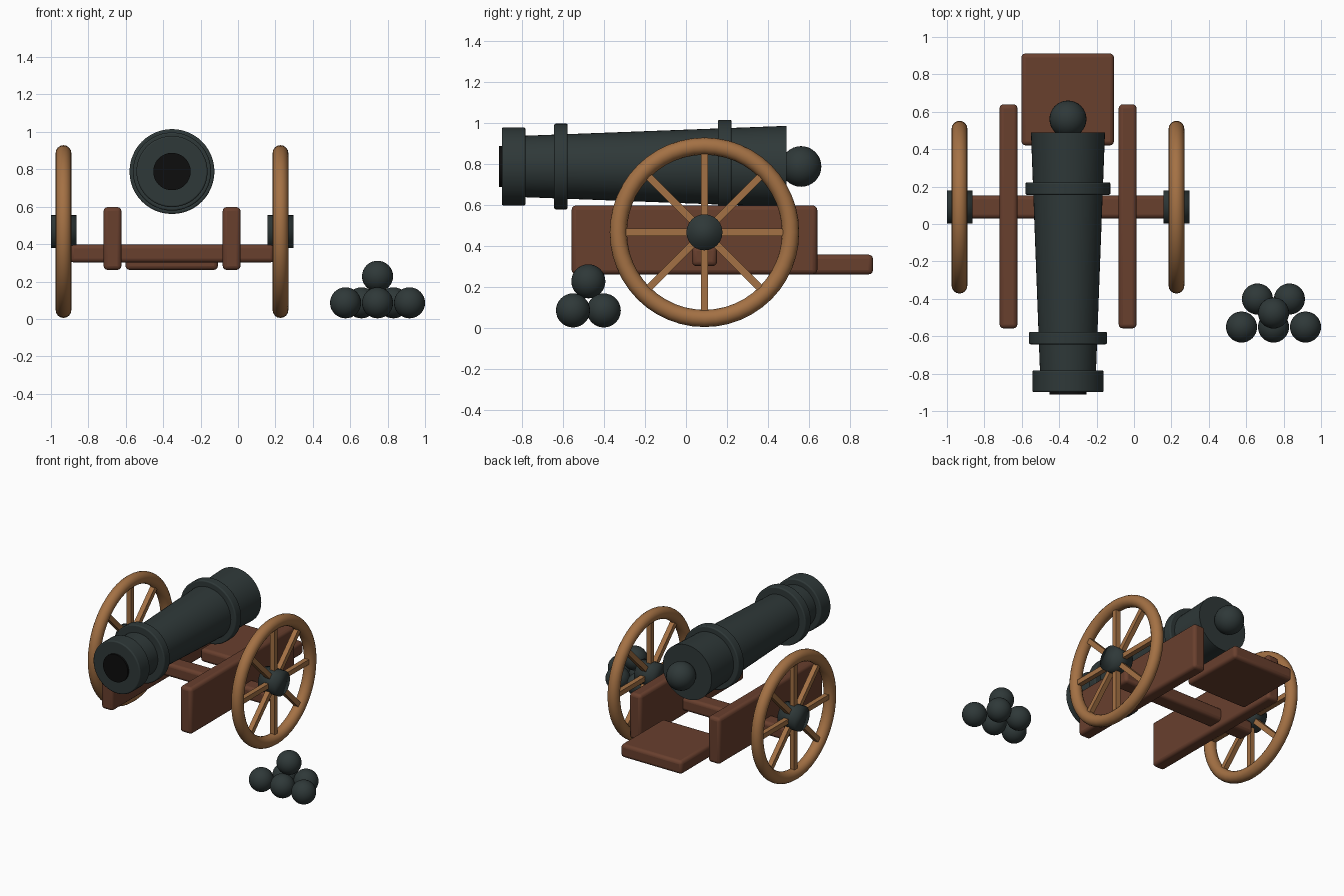
import bpy
from math import pi, radians

cube = bpy.data.objects.get("Cube")
if cube:
    bpy.data.objects.remove(cube, do_unlink=True)


def material(name, color):
    m = bpy.data.materials.new(name)
    m.use_nodes = True
    rgba = (*color, 1)
    m.diffuse_color = rgba
    m.node_tree.nodes["Principled BSDF"].inputs["Base Color"].default_value = rgba
    return m


IRON = material("dark iron", (0.028, 0.040, 0.040))
BLACK = material("bore black", (0.004, 0.004, 0.004))
OAK = material("wheel oak", (0.37, 0.165, 0.058))
REDWOOD = material("carriage wood", (0.14, 0.05, 0.027))

BARREL_X, BARREL_Z = -0.353, 0.788
AXLE_Y, AXLE_Z = 0.09, 0.467


def finish(name, mat, bevel=0, smooth=True):
    ob = bpy.context.object
    ob.name = name
    ob.data.materials.append(mat)
    if smooth:
        bpy.ops.object.shade_smooth_by_angle(angle=radians(35))
    if bevel:
        mod = ob.modifiers.new("rounded edges", 'BEVEL')
        mod.width = bevel
        mod.segments = 3
        mod.limit_method = 'ANGLE'
        mod.angle_limit = radians(50)
    return ob


def box(name, lo, hi, mat, bevel=0):
    bpy.ops.mesh.primitive_cube_add(size=1, location=[(a + b) / 2 for a, b in zip(lo, hi)])
    bpy.context.object.scale = [b - a for a, b in zip(lo, hi)]
    bpy.ops.object.transform_apply(location=False, rotation=False, scale=True)
    return finish(name, mat, bevel)


def turned(name, y0, y1, r0, r1, mat, bevel=0):
    """Round section along the barrel axis, from y0 to y1."""
    bpy.ops.mesh.primitive_cone_add(vertices=48, radius1=r0, radius2=r1, depth=y1 - y0,
                                    location=(BARREL_X, (y0 + y1) / 2, BARREL_Z),
                                    rotation=(-pi / 2, 0, 0))
    return finish(name, mat, bevel)


def ball(name, pos, r):
    bpy.ops.mesh.primitive_uv_sphere_add(segments=32, ring_count=16, radius=r, location=pos)
    return finish(name, IRON)


# Barrel with its bands, bore and rear knob
turned("barrel", -0.86, 0.49, 0.147, 0.198, IRON)
turned("muzzle_band", -0.898, -0.783, 0.19, 0.19, IRON, 0.008)
turned("front_band", -0.643, -0.577, 0.209, 0.209, IRON, 0.008)
turned("rear_band", 0.156, 0.222, 0.227, 0.227, IRON, 0.008)
turned("bore", -0.912, -0.89, 0.1, 0.1, BLACK)
ball("rear_knob", (BARREL_X, 0.561, BARREL_Z), 0.099)

# Carriage
for side, x in (("right", -0.671), ("left", -0.034)):
    box(side + "_cheek", (x - 0.048, -0.558, 0.262), (x + 0.048, 0.64, 0.598), REDWOOD, 0.022)
box("trail_plate", (-0.602, 0.42, 0.262), (-0.107, 0.912, 0.358), REDWOOD, 0.022)
box("axle", (-0.9, 0.03, 0.302), (0.195, 0.152, 0.398), REDWOOD, 0.022)

# Wheels
for side, x, hub_x in (("right", -0.933, -0.932), ("left", 0.227, 0.227)):
    centre = (x, AXLE_Y, AXLE_Z)
    bpy.ops.mesh.primitive_torus_add(major_segments=48, minor_segments=16, major_radius=0.42,
                                     minor_radius=0.042, location=centre, rotation=(0, pi / 2, 0))
    finish(side + "_wheel_rim", OAK)
    for i in range(4):
        spoke = box(f"{side}_spoke_pair_{i + 1}", (x - 0.018, AXLE_Y - 0.018, AXLE_Z - 0.4),
                    (x + 0.018, AXLE_Y + 0.018, AXLE_Z + 0.4), OAK)
        spoke.rotation_euler.x = i * pi / 4
    bpy.ops.mesh.primitive_cylinder_add(vertices=24, radius=0.088, depth=0.137,
                                        location=(hub_x, AXLE_Y, AXLE_Z), rotation=(0, pi / 2, 0))
    finish(side + "_hub", IRON, smooth=False)
    bpy.ops.object.shade_smooth()

# Pile of cannonballs
R = 0.083
for i in range(3):
    ball(f"front_ball_{i + 1}", (0.575 + i * 0.171, -0.551, R + 0.003), R)
for i in range(2):
    ball(f"back_ball_{i + 1}", (0.66 + i * 0.171, -0.401, R + 0.003), R)
ball("top_ball", (0.746, -0.476, 0.228), R)
